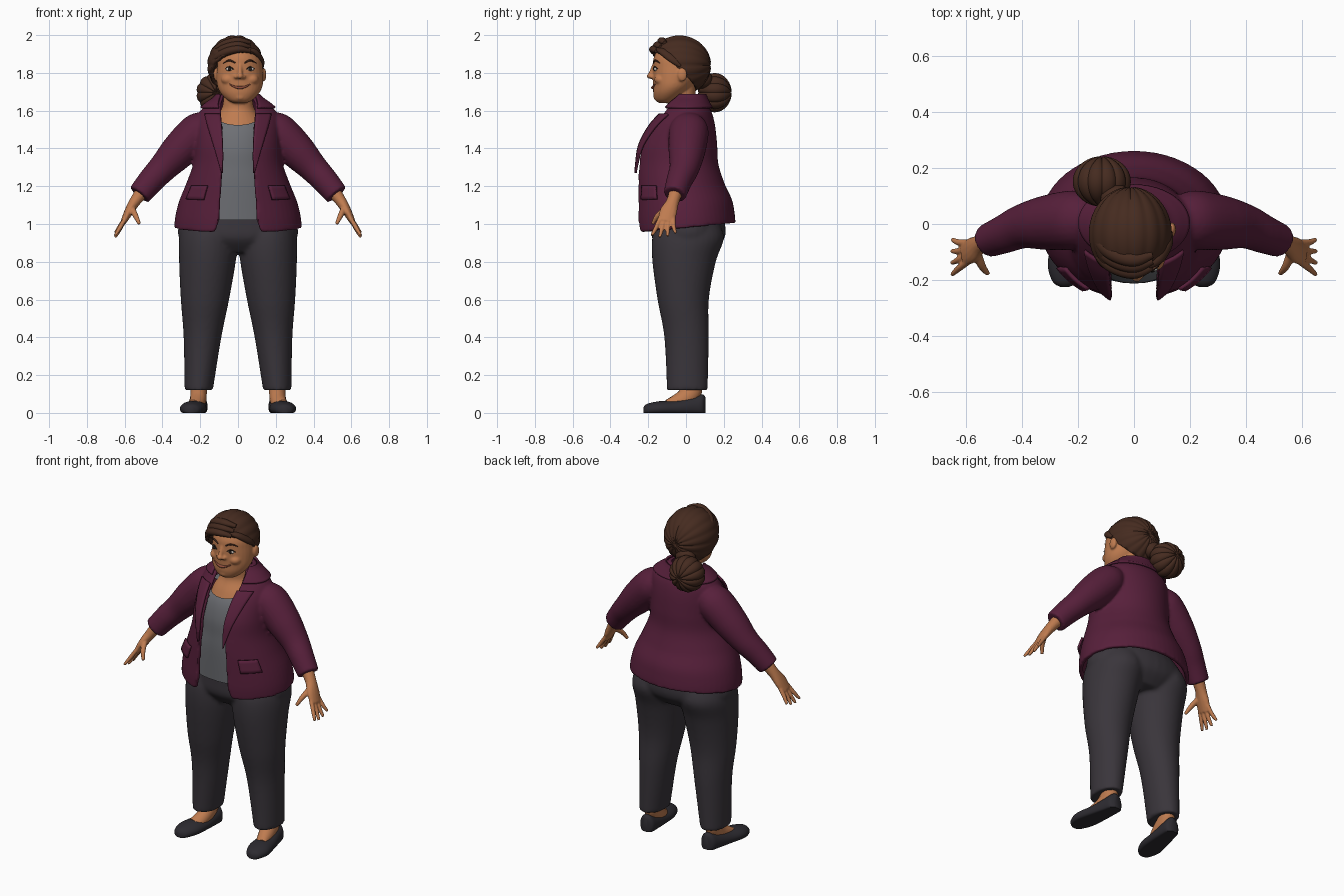
import bpy, bmesh, math
from math import sin, cos, pi, asin, sqrt
from mathutils import Vector, Matrix

if "Cube" in bpy.data.objects:
    bpy.data.objects.remove(bpy.data.objects["Cube"])


def material(name, *rgb):
    m = bpy.data.materials.new(name)
    m.use_nodes = True
    m.diffuse_color = (*rgb, 1)
    m.node_tree.nodes["Principled BSDF"].inputs["Base Color"].default_value = (*rgb, 1)
    return m


SKIN = material("skin", .52, .2, .08)
HAIR = material("brown hair", .06, .024, .014)
WINE = material("wine cloth", .095, .014, .043)
DARK = material("charcoal cloth", .042, .036, .044)
GREY = material("grey knit", .155, .16, .175)
SHOE = material("shoe leather", .026, .024, .03)
LIPS = material("lips", .3, .085, .05)
WHITE = material("eye white", .6, .55, .5)
IRIS = material("dark eye", .02, .013, .01)


def spline(keys, n=6):
    """Catmull-Rom interpolation of tuples."""
    k = [keys[0], *keys, keys[-1]]
    out = []
    for i in range(1, len(k) - 2):
        for t in (j / n for j in range(n)):
            out.append(tuple(.5 * (2*b + (c-a)*t + (2*a - 5*b + 4*c - d)*t*t + (3*b - a - 3*c + d)*t**3)
                             for a, b, c, d in zip(*k[i - 1:i + 3])))
    return out + [tuple(keys[-1])]


def skin_rings(bm, rings, closed=True):
    rows = [[bm.verts.new(p) for p in r] for r in rings]
    n = len(rows[0])
    for a, b in zip(rows, rows[1:]):
        for i in range(n if closed else n - 1):
            j = (i + 1) % n
            bm.faces.new((a[i], a[j], b[j], b[i]))
    if closed:
        bm.faces.new(rows[0])
        bm.faces.new(rows[-1])


def stack(bm, keys, s=1, n=32):
    """Level ellipses from keys (z, x, y, x radius, y radius)."""
    skin_rings(bm, [[(s * x + rx * cos(2*pi*i/n), y + ry * sin(2*pi*i/n), z) for i in range(n)]
                    for z, x, y, rx, ry in spline(keys)])


def tube(bm, keys, s=1, n=14):
    """Sweep from keys (x, y, z, radius toward y, other radius)."""
    k = spline(keys)
    p = [Vector((s * q[0], q[1], q[2])) for q in k]
    rings = []
    for i, q in enumerate(k):
        t = (p[min(i + 1, len(p) - 1)] - p[max(i - 1, 0)]).normalized()
        a = (Vector((0, 1, 0)) - t * t.y).normalized()
        b = t.cross(a)
        rings.append([p[i] + a * q[3] * cos(2*pi*j/n) + b * q[4] * sin(2*pi*j/n) for j in range(n)])
    skin_rings(bm, rings)


def ball(bm, centre, radii, u=24, v=14):
    m = Matrix.Translation(centre) @ Matrix.Diagonal((*radii, 1)) @ Matrix.Rotation(pi / 2, 4, 'X')
    return bmesh.ops.create_uvsphere(bm, u_segments=u, v_segments=v, radius=1, matrix=m)["verts"]


def locks(bm, centre, radii, count, depth):
    """Ball with combed ridges running front to back."""
    c = Vector(centre)
    for v in ball(bm, centre, radii, count * 6, 24):
        d = v.co - c
        v.co = c + d * (1 - depth + depth * abs(sin(count / 2 * math.atan2(d.x, d.z))) ** .6)


def finish(name, bm, mat, voxel=0, smooth=3, plate=0):
    bmesh.ops.recalc_face_normals(bm, faces=bm.faces)
    for f in bm.faces:
        f.smooth = True
    for e in bm.edges:
        e.smooth = e.calc_face_angle(0) < .9
    me = bpy.data.meshes.new(name)
    bm.to_mesh(me)
    bm.free()
    me.materials.append(mat)
    ob = bpy.data.objects.new(name, me)
    bpy.context.collection.objects.link(ob)
    if plate:
        m = ob.modifiers.new("thickness", 'SOLIDIFY')
        m.thickness, m.offset = plate, 0
    if voxel:
        m = ob.modifiers.new("blend", 'REMESH')
        m.mode, m.voxel_size, m.use_smooth_shade = 'VOXEL', voxel, True
        m = ob.modifiers.new("relax", 'SMOOTH')
        m.factor, m.iterations = .5, smooth
    return ob


# Trousers: hips and both legs blended
bm = bmesh.new()
stack(bm, [(.85, 0, .01, .2, .13), (.92, 0, .012, .308, .19), (1, 0, .012, .312, .195), (1.07, 0, 0, .27, .18)])
for s in (-1, 1):
    stack(bm, [(.12, .208, .007, .075, .108), (.4, .188, .003, .1, .118), (.6, .175, -.015, .128, .136),
               (.8, .162, -.01, .15, .168), (.92, .157, .01, .155, .19), (1, .15, .01, .14, .17)], s)
finish("trousers", bm, DARK, .011, 5)

# Jacket rows: z, centre y, x radius, y radius, half width of the opening
ROWS = spline([(.98, 0, .338, .262, .13), (1.04, -.005, .332, .262, .105), (1.12, -.012, .312, .255, .1),
               (1.22, -.033, .272, .235, .092), (1.32, -.046, .237, .217, .085), (1.42, -.041, .228, .206, .085),
               (1.52, -.02, .222, .174, .09), (1.59, .002, .205, .135, .095), (1.635, .005, .16, .108, .097),
               (1.665, .01, .118, .088, .09), (1.685, .012, .098, .078, .085)])


def on_jacket(row, angle, off=0, s=1):
    z, cy, rx, ry, _ = row
    dip = .025 * cos(angle) * max(0, min(1, (1.2 - z) / .2))
    return (s * (rx + off) * sin(angle), cy - (ry + off) * cos(angle), z - dip)


def edge(row):
    return asin(row[4] / row[2])


def around(row, off, n=48):
    a = edge(row)
    return [on_jacket(row, a + (2*pi - 2*a) * i / n, off) for i in range(n + 1)]


bm = bmesh.new()
skin_rings(bm, [around(r, 0) + around(r, -.024)[::-1] for r in ROWS])
for s in (-1, 1):
    tube(bm, [(.15, .02, 1.53, .08, .07), (.21, .015, 1.49, .105, .1), (.31, .005, 1.39, .098, .096),
              (.395, -.008, 1.3, .08, .078), (.46, -.035, 1.23, .069, .07), (.522, -.06, 1.155, .06, .063)], s, 24)
finish("jacket", bm, WINE, .009)

# Lapels, collar and pocket flaps laid over the jacket
bm = bmesh.new()
for s in (-1, 1):
    strip = []
    for r in ROWS:
        if 1.26 < r[0] < 1.585:
            w = .1 * (r[0] - 1.255) / .32 / r[2]
            strip.append([on_jacket(r, edge(r) - .04 + w * u / 5, .013, s) for u in range(6)])
    skin_rings(bm, strip, False)
finish("lapels", bm, WINE, plate=.012)

bm = bmesh.new()
skin_rings(bm, [around(r, .012) for r in ROWS if r[0] > 1.615], False)
finish("collar", bm, WINE, plate=.012)

bm = bmesh.new()
for s in (-1, 1):
    skin_rings(bm, [[on_jacket(r, .6 + .06 * u, .006 + .12 * (1.21 - r[0]), s) for u in range(8)]
                    for r in ROWS if 1.13 < r[0] < 1.21], False)
finish("pocket_flaps", bm, WINE, plate=.012)

# Top with a scooped neckline
bm = bmesh.new()
stack(bm, [(1.02, 0, -.015, .285, .187), (1.2, 0, -.045, .235, .167), (1.3, 0, -.05, .2, .162),
           (1.4, 0, -.05, .19, .16), (1.5, 0, -.045, .178, .14), (1.575, 0, -.02, .13, .115)])
bmesh.ops.bisect_plane(bm, geom=bm.verts[:] + bm.edges[:] + bm.faces[:], plane_co=(0, -.15, 1.535),
                       plane_no=(0, -.5, 1), clear_outer=True)
finish("knit_top", bm, GREY)

# Head, neck and chest
CX = .01
bm = bmesh.new()
stack(bm, [(1.46, 0, -.045, .15, .12), (1.54, 0, -.02, .13, .108), (1.6, 0, -.01, .092, .085),
           (1.65, 0, -.02, .078, .072), (1.74, 0, -.02, .074, .07)])
stack(bm, [(1.64, CX, -.11, .03, .03), (1.655, CX, -.105, .065, .057), (1.69, CX, -.088, .1, .085),
           (1.73, CX, -.07, .12, .104), (1.78, CX, -.058, .124, .118), (1.83, CX, -.052, .121, .123),
           (1.88, CX, -.045, .114, .126), (1.93, CX, -.04, .085, .105), (1.96, CX, -.04, .05, .06)])
tube(bm, [(CX, -.168, 1.845, .01, .01), (CX, -.178, 1.81, .014, .013), (CX, -.186, 1.785, .016, .016)])
ball(bm, (CX, -.19, 1.783), (.018, .018, .015))
ball(bm, (CX, -.15, 1.672), (.032, .022, .02))
for s in (-1, 1):
    ball(bm, (CX + s * .018, -.178, 1.779), (.013, .014, .011))
    ball(bm, (CX + s * .062, -.132, 1.765), (.038, .036, .03))
    ball(bm, (CX + s * .126, -.02, 1.79), (.014, .026, .036))
finish("head", bm, SKIN, .006)


def face_y(x):
    return -.055 - .12 * sqrt(1 - ((x - CX) / .122) ** 2)


def face_line(bm, points, r, lift=0):
    tube(bm, [(x, face_y(x) - lift, z, r * k, r * k) for x, z, k in points], n=8)


whites, irises, lashes, brows, lips = (bmesh.new() for _ in range(5))
for s in (-1, 1):
    x = CX + s * .055
    ball(whites, (x, face_y(x) + .001, 1.82), (.02, .009, .01))
    ball(irises, (x, face_y(x) - .006, 1.82), (.009, .005, .009))
    face_line(lashes, [(x - s * .022, 1.818, .5), (x, 1.832, 1), (x + s * .024, 1.821, .5)], .0035, .004)
    face_line(brows, [(x - s * .03, 1.853, .7), (x, 1.866, 1), (x + s * .033, 1.852, .4)], .005)
face_line(lips, [(CX + d * .055, 1.722 + .018 * d * d, 1.1 - .7 * abs(d)) for d in (-1, -.5, 0, .5, 1)], .0075, .002)
finish("eyes", whites, WHITE)
finish("irises", irises, IRIS)
finish("eyelashes", lashes, IRIS)
finish("eyebrows", brows, HAIR)
finish("mouth", lips, LIPS)

# Swept hair, fringe and low bun
bm = bmesh.new()
locks(bm, (-.013, -.035, 1.84), (.15, .168, .16), 16, .035)
bmesh.ops.bisect_plane(bm, geom=bm.verts[:] + bm.edges[:] + bm.faces[:], plane_co=(0, -.05, 1.8),
                       plane_no=(-.25, .9, 1), clear_inner=True)
cap = finish("hair_cap", bm, HAIR)
m = cap.modifiers.new("thickness", 'SOLIDIFY')
m.thickness = .02

bm = bmesh.new()
for d in (0, .022, .044):
    tube(bm, [(.065, -.155 + d, 1.915 + d, .012, .01), (0, -.172 + d, 1.925 + d, .024, .02),
              (-.075, -.15 + d, 1.905 + d, .026, .022), (-.125, -.105 + d, 1.865 + d, .022, .018),
              (-.137, -.06 + d, 1.82 + d, .008, .008)])
tube(bm, [(.05, -.15, 1.925, .012, .01), (.09, -.12, 1.91, .022, .016), (.123, -.07, 1.87, .02, .014),
          (.13, -.03, 1.835, .008, .008)])
finish("fringe", bm, HAIR)

bm = bmesh.new()
locks(bm, (-.115, .152, 1.695), (.106, .09, .106), 12, .07)
ball(bm, (-.06, .09, 1.765), (.06, .05, .05))
finish("hair_bun", bm, HAIR)

# Hands, feet and shoes
for side, s in (("left", 1), ("right", -1)):
    bm = bmesh.new()
    tube(bm, [(.49, -.045, 1.195, .04, .04), (.545, -.07, 1.12, .034, .03), (.578, -.093, 1.065, .046, .024),
              (.606, -.108, 1.012, .042, .016)], s)
    for i, reach in enumerate((.9, 1, .95, .78)):
        d = -.033 + .022 * i
        tube(bm, [(.59, -.1 + d, 1.04, .012, .012), (.625, -.112 + 1.4 * d, 1.035 - .06 * reach, .012, .012),
                  (.65, -.118 + 1.9 * d, 1.035 - .105 * reach, .008, .008)], s, 10)
    tube(bm, [(.565, -.095, 1.09, .018, .018), (.543, -.15, 1.045, .014, .015), (.522, -.177, 1, .009, .009)], s, 10)
    finish(side + "_hand", bm, SKIN, .005, 2)

    bm = bmesh.new()
    tube(bm, [(.207, .035, .16, .05, .045), (.208, .03, .11, .052, .044), (.212, -.02, .068, .05, .044),
              (.225, -.1, .04, .026, .04)], s)
    finish(side + "_foot", bm, SKIN)

    bm = bmesh.new()
    skin_rings(bm, [[(s * (x + w * cos(a)), y, h * max(0, .35 + .65 * sin(a))) for a in (2*pi*i/28 for i in range(28))]
                    for y, x, w, h in spline([(-.225, .247, .015, .03), (-.205, .246, .045, .048),
                                              (-.14, .24, .068, .062), (-.05, .226, .062, .068),
                                              (.04, .213, .052, .088), (.085, .208, .044, .098),
                                              (.102, .207, .02, .085)])])
    finish(side + "_shoe", bm, SHOE)
